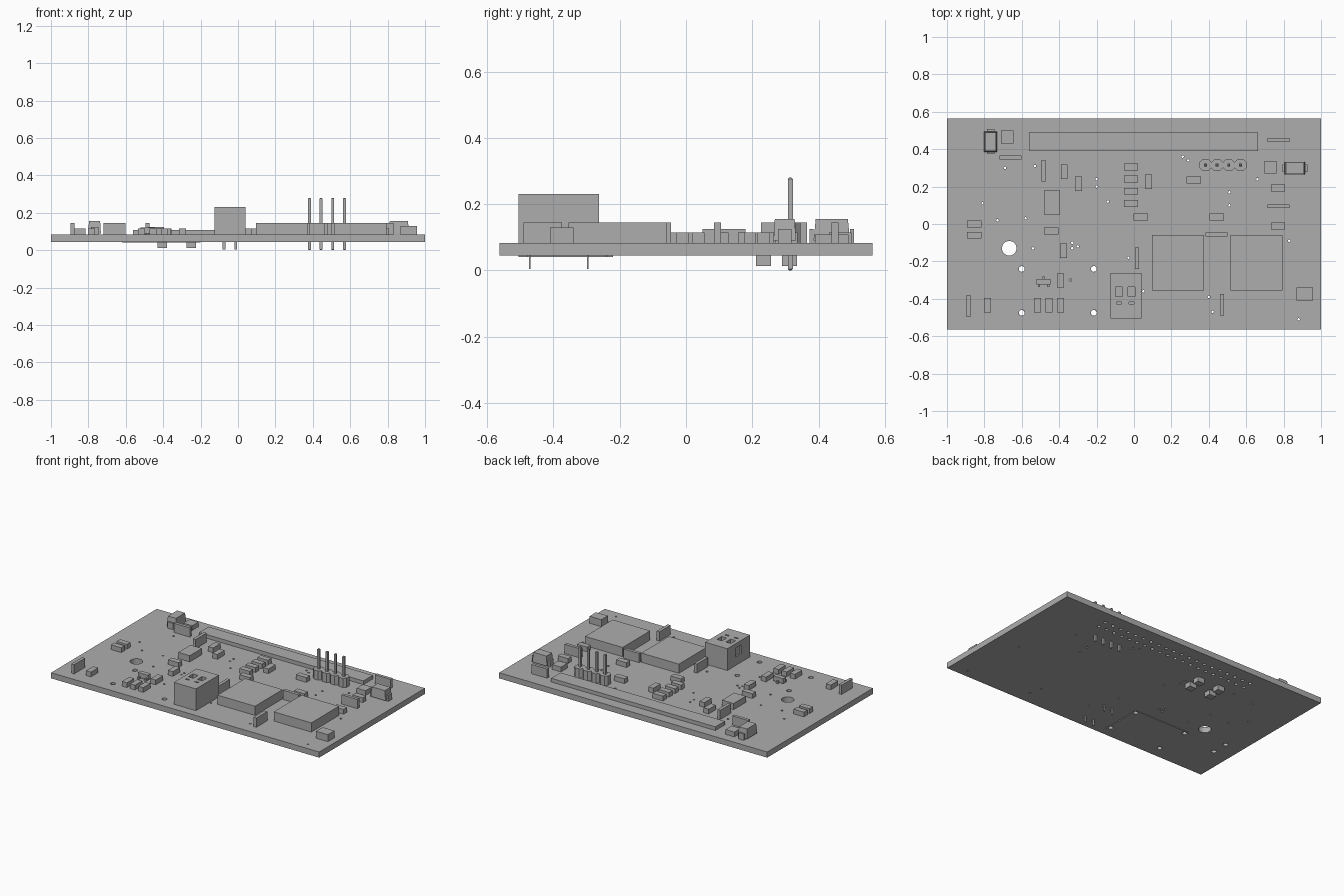
import bpy, bmesh
from mathutils import Matrix, Vector

cube = bpy.data.objects.get("Cube")
if cube:
    bpy.data.objects.remove(cube)

grey = bpy.data.materials.new("plain_grey")
grey.use_nodes = True
colour = (0.42, 0.42, 0.42, 1)
grey.diffuse_color = colour
grey.node_tree.nodes["Principled BSDF"].inputs["Base Color"].default_value = colour

TOP, BOTTOM = 0.083, 0.045


def finish(name, bm):
    """Turn a bmesh into a named grey object."""
    mesh = bpy.data.meshes.new(name)
    bm.to_mesh(mesh)
    bm.free()
    mesh.materials.append(grey)
    obj = bpy.data.objects.new(name, mesh)
    bpy.context.collection.objects.link(obj)
    return obj


def add_box(bm, x, y, width, depth, low, high):
    centre = Vector((x, y, (low + high) / 2))
    size = Vector((width, depth, high - low))
    matrix = Matrix.Translation(centre) @ Matrix.Diagonal(size.to_4d())
    return bmesh.ops.create_cube(bm, size=1, matrix=matrix)["verts"]


def add_cylinder(bm, x, y, radius, low, high, sides=12):
    matrix = Matrix.Translation((x, y, (low + high) / 2))
    bmesh.ops.create_cone(bm, cap_ends=True, segments=sides, radius1=radius,
                          radius2=radius, depth=high - low, matrix=matrix)


def boxes(name, places, width, depth, high, low=TOP):
    """One object holding equal boxes at several places."""
    bm = bmesh.new()
    for x, y in places:
        add_box(bm, x, y, width, depth, low, high)
    return finish(name, bm)


def cut(target, cutter):
    cutter.hide_render = True
    cutter.hide_viewport = True
    cutter.display_type = "WIRE"
    modifier = target.modifiers.new("cut", "BOOLEAN")
    modifier.operation = "DIFFERENCE"
    modifier.solver = "EXACT"
    modifier.object = cutter


# Circuit board with mounting hole, corner holes, connector holes and vias
board = boxes("circuit_board", [(0, 0)], 2, 1.126, TOP, BOTTOM)
bm = bmesh.new()
add_cylinder(bm, -0.667, -0.13, 0.039, 0, 0.2, sides=32)
for x in (-0.6, -0.215):
    for y in (-0.475, -0.24):
        add_cylinder(bm, x, y, 0.016, 0, 0.2)
for column in range(20):
    for y in (0.41, 0.47):
        add_cylinder(bm, -0.52 + column * 0.06, y, 0.011, 0, 0.07)
for y in (-0.3, -0.19):
    add_cylinder(bm, -0.88, y, 0.016, 0, 0.07)
vias = [(-0.81, 0.11), (-0.73, 0.02), (-0.69, 0.3), (-0.53, 0.31),
        (-0.58, 0.03), (-0.54, -0.13), (-0.33, -0.1), (-0.33, -0.13),
        (-0.3, -0.12), (-0.2, 0.24), (-0.2, 0.2), (-0.14, 0.12),
        (-0.03, -0.18), (0.05, -0.36), (0.26, 0.36), (0.29, 0.34),
        (0.4, -0.39), (0.42, -0.47), (0.51, 0.1), (0.51, 0.17),
        (0.66, 0.24), (0.88, -0.51), (0.83, -0.09), (-0.34, -0.3)]
for x, y in vias:
    add_cylinder(bm, x, y, 0.007, 0, 0.2, sides=8)
cut(board, finish("hole_cutter", bm))

# Long connector strip and the thin plate under the board
boxes("connector_strip", [(0.05, 0.44)], 1.225, 0.1, 0.108)
plate = boxes("underside_plate", [(-0.41, -0.363)], 0.42, 0.285, BOTTOM, 0.041)
bm = bmesh.new()
for x in (-0.6, -0.215):
    for y in (-0.475, -0.24):
        add_cylinder(bm, x, y, 0.0155, 0, 0.2)
cut(plate, finish("plate_hole_cutter", bm))

# Two large flat chips and the smaller one
boxes("large_chips", [(0.235, -0.207), (0.655, -0.207)], 0.28, 0.295, 0.145)
boxes("small_chip", [(-0.438, 0.115)], 0.086, 0.13, 0.125)

# Terminal block with wire openings, slots and a side notch
block = boxes("terminal_block", [(-0.042, -0.384)], 0.165, 0.243, 0.23)
bm = bmesh.new()
for x in (-0.08, -0.013):
    add_box(bm, x, -0.363, 0.038, 0.05, 0.17, 0.3)
    add_box(bm, x, -0.422, 0.026, 0.011, 0.2, 0.3)
add_box(bm, -0.125, -0.38, 0.02, 0.065, 0.14, 0.2)
cut(block, finish("block_cutter", bm))
boxes("terminal_pins", [(x, y) for x in (-0.075, -0.013) for y in (-0.472, -0.297)],
      0.014, 0.005, BOTTOM, 0.004)

# Upright thin parts, standing across or along the board
boxes("upright_parts_across", [(-0.66, 0.355), (0.772, 0.45), (0.772, 0.095),
                               (0.44, -0.056)], 0.118, 0.021, 0.145)
boxes("upright_parts_along", [(-0.885, -0.438), (-0.485, 0.285), (0.016, -0.183),
                              (0.47, -0.432)], 0.021, 0.117, 0.145)


def chip_parts(name, places, width, depth):
    """Small parts whose raised end caps stand either side of the body."""
    bm = bmesh.new()
    for x, y in places:
        add_box(bm, x, y, width, depth, TOP, 0.115)
    return finish(name, bm)


chip_parts("chip_parts_across",
           [(-0.854, 0), (-0.854, -0.06), (-0.443, -0.037), (0.037, 0.037),
            (0.32, 0.235), (0.443, 0.037), (0.77, 0.193), (0.77, -0.011)]
           + [(-0.016, 0.305 - row * 0.065) for row in range(4)], 0.077, 0.037)
chip_parts("chip_parts_along",
           [(-0.373, 0.28), (-0.297, 0.216), (0.078, 0.225), (-0.378, -0.142),
            (-0.394, -0.302), (-0.784, -0.435)]
           + [(-0.516 + column * 0.061, -0.435) for column in range(3)], 0.037, 0.077)
boxes("square_parts", [(-0.677, 0.465), (0.73, 0.303)], 0.066, 0.068, 0.115)
boxes("corner_part", [(0.914, -0.375)], 0.088, 0.07, 0.13)
boxes("underside_parts", [(x, y) for x in (-0.405, -0.25) for y in (0.234, 0.312)],
      0.05, 0.046, BOTTOM, 0.013)


def moulded_capacitor(name, x, y, turned):
    """Tapered body with a bent metal tab at each end."""
    bm = bmesh.new()
    verts = add_box(bm, 0, 0, 0.11, 0.068, 0.09, 0.155)
    for v in verts:
        if v.co.z > 0.13:
            v.co.x *= 0.88
            v.co.y *= 0.88
    for side in (-1, 1):
        add_box(bm, side * 0.061, 0, 0.012, 0.04, TOP, 0.125)
        add_box(bm, side * 0.048, 0, 0.03, 0.04, TOP, 0.09)
    obj = finish(name, bm)
    obj.location = (x, y, 0)
    obj.rotation_euler.z = 1.5708 if turned else 0


moulded_capacitor("left_side_capacitor", 0.86, 0.298, False)
moulded_capacitor("right_side_capacitor", -0.767, 0.44, True)

# Three-legged transistor
boxes("transistor_body", [(-0.483, -0.308)], 0.074, 0.03, 0.122, 0.088)
boxes("transistor_legs", [(-0.508, -0.329), (-0.458, -0.329), (-0.483, -0.288)],
      0.012, 0.016, 0.1)

# Pin header with octagonal segments and long pins
bm = bmesh.new()
pins = bmesh.new()
for index in range(4):
    x = 0.382 + index * 0.0625
    verts = add_box(bm, x, 0.315, 0.0625, 0.062, TOP, 0.145)
    upright = [e for e in bm.edges if e.verts[0] in verts and e.verts[1] in verts
               and abs(e.verts[0].co.z - e.verts[1].co.z) > 0.05]
    bmesh.ops.bevel(bm, geom=upright, offset=0.016, segments=1, affect="EDGES")
    verts = add_box(pins, x, 0.315, 0.015, 0.015, 0, 0.28)
    ends = [f for f in pins.faces if abs(f.normal.z) > 0.9 and f.verts[0] in verts]
    bmesh.ops.bevel(pins, geom=list({e for f in ends for e in f.edges}),
                    offset=0.004, segments=1, affect="EDGES")
finish("header_body", bm)
finish("header_pins", pins)
